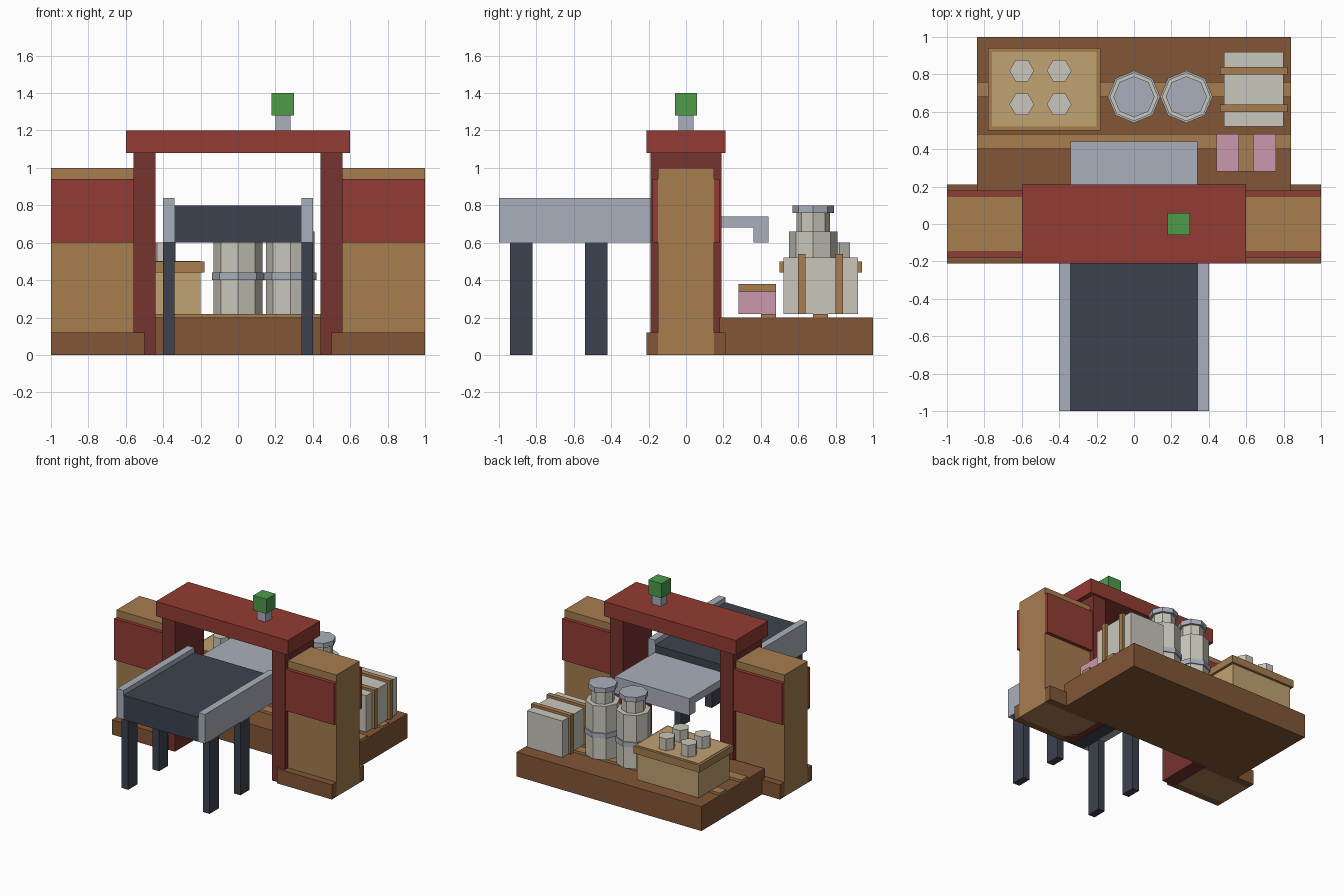
import bpy, bmesh, math

cube = bpy.data.objects.get("Cube")
if cube:
    bpy.data.objects.remove(cube, do_unlink=True)


def material(name, *rgb):
    """Flat material from 8-bit display colour."""
    lin = [((c / 255 + 0.055) / 1.055) ** 2.4 for c in rgb] + [1]
    m = bpy.data.materials.new(name)
    m.use_nodes = True
    m.diffuse_color = lin
    m.node_tree.nodes["Principled BSDF"].inputs["Base Color"].default_value = lin
    return m


RED = material("brick red", 146, 60, 51)
MAROON = material("dark red", 118, 51, 46)
WOOD = material("light wood", 166, 125, 79)
BROWN = material("dark wood", 130, 86, 54)
TAN = material("crate tan", 192, 162, 114)
CREAM = material("off white", 202, 198, 187)
GREY = material("blue grey", 170, 175, 187)
DARK = material("charcoal", 60, 66, 78)
GREEN = material("signal green", 78, 156, 73)
PINK = material("parcel pink", 203, 152, 174)


def finish(name, bm, mat):
    bmesh.ops.recalc_face_normals(bm, faces=bm.faces)
    me = bpy.data.meshes.new(name)
    bm.to_mesh(me)
    bm.free()
    me.materials.append(mat)
    ob = bpy.data.objects.new(name, me)
    bpy.context.collection.objects.link(ob)
    return ob


def box(name, mat, xs, ys, zs):
    """Box given by its (low, high) range on each axis."""
    bm = bmesh.new()
    bmesh.ops.create_cube(bm, size=1)
    for v in bm.verts:
        v.co = [(a + b) / 2 + c * (b - a) for c, (a, b) in zip(v.co, (xs, ys, zs))]
    return finish(name, bm, mat)


def prism(name, mat, x, y, r, zs, sides):
    """Upright regular prism with a corner on the +x side."""
    bm = bmesh.new()
    turns = [2 * math.pi * i / sides for i in range(sides)]
    ring = [bm.verts.new((x + r * math.cos(t), y + r * math.sin(t), zs[0])) for t in turns]
    base = bm.faces.new(ring)
    top = bmesh.ops.extrude_face_region(bm, geom=[base], use_keep_orig=True)
    for v in top["geom"]:
        if isinstance(v, bmesh.types.BMVert):
            v.co.z = zs[1]
    return finish(name, bm, mat)


def span(side, a, b):
    return tuple(sorted((side * a, side * b)))


# Gateway: walls, panels, skirting and posts on both sides
for sx, label in ((1, "left"), (-1, "right")):
    box(label + "_wall", WOOD, span(sx, 0.5, 1), (-0.15, 0.15), (0, 1))
    box(label + "_post", MAROON, span(sx, 0.44, 0.56), (-0.19, 0.19), (0, 1.08))
    for sy, face in ((-1, "front"), (1, "back")):
        box(f"{label}_{face}_panel", RED, span(sx, 0.5, 1), span(sy, 0.15, 0.18), (0.6, 0.94))
        box(f"{label}_{face}_skirting", BROWN, span(sx, 0.5, 1), span(sy, 0.15, 0.21), (0, 0.12))
box("lintel", RED, (-0.6, 0.6), (-0.21, 0.21), (1.08, 1.2))

# Signal lamp
box("lamp_stem", GREY, (0.2, 0.28), (-0.04, 0.04), (1.2, 1.28))
box("lamp", GREEN, (0.18, 0.3), (-0.06, 0.06), (1.28, 1.4))

# Conveyor and its delivery chute
box("conveyor_belt", DARK, (-0.34, 0.34), (-1, -0.08), (0.6, 0.8))
for sx, label in ((1, "left"), (-1, "right")):
    box(label + "_rail", GREY, span(sx, 0.34, 0.4), (-1, -0.08), (0.6, 0.84))
    for y, place in ((-0.94, "front"), (-0.54, "back")):
        box(f"{label}_{place}_leg", DARK, span(sx, 0.34, 0.4), (y, y + 0.12), (0, 0.6))
box("chute", GREY, (-0.34, 0.34), (-0.08, 0.44), (0.68, 0.74))
box("chute_lip", GREY, (-0.34, 0.34), (0.36, 0.44), (0.6, 0.68))

# Loading platform with slats
box("platform", BROWN, (-0.84, 0.84), (0.18, 1), (0, 0.2))
for y in (0.4, 0.68):
    box("platform_slat", WOOD, (-0.84, 0.84), (y, y + 0.08), (0.2, 0.22))

# Crate with rimmed lid and hexagonal jars
box("crate", TAN, (-0.76, -0.2), (0.52, 0.92), (0.22, 0.503))
box("crate_lid_rim", WOOD, (-0.78, -0.18), (0.5, 0.94), (0.44, 0.5))
for x in (-0.6, -0.4):
    for y in (0.64, 0.82):
        prism("jar", CREAM, x, y, 0.066, (0.5, 0.6), 6)

# Canisters
for x in (0, 0.28):
    prism("canister_body", CREAM, x, 0.68, 0.13, (0.22, 0.66), 8)
    prism("canister_band", GREY, x, 0.68, 0.14, (0.4, 0.44), 8)
    prism("canister_neck", CREAM, x, 0.68, 0.09, (0.66, 0.76), 8)
    prism("canister_cap", GREY, x, 0.68, 0.11, (0.76, 0.8), 8)

# Strapped bale
box("bale", CREAM, (0.48, 0.8), (0.52, 0.92), (0.22, 0.52))
for y in (0.6, 0.8):
    box("bale_strap", WOOD, (0.46, 0.82), (y, y + 0.04), (0.22, 0.54))

# Small parcel
box("parcel", PINK, (0.44, 0.76), (0.28, 0.48), (0.22, 0.34))
box("parcel_strap", WOOD, (0.56, 0.64), (0.28, 0.48), (0.34, 0.38))
